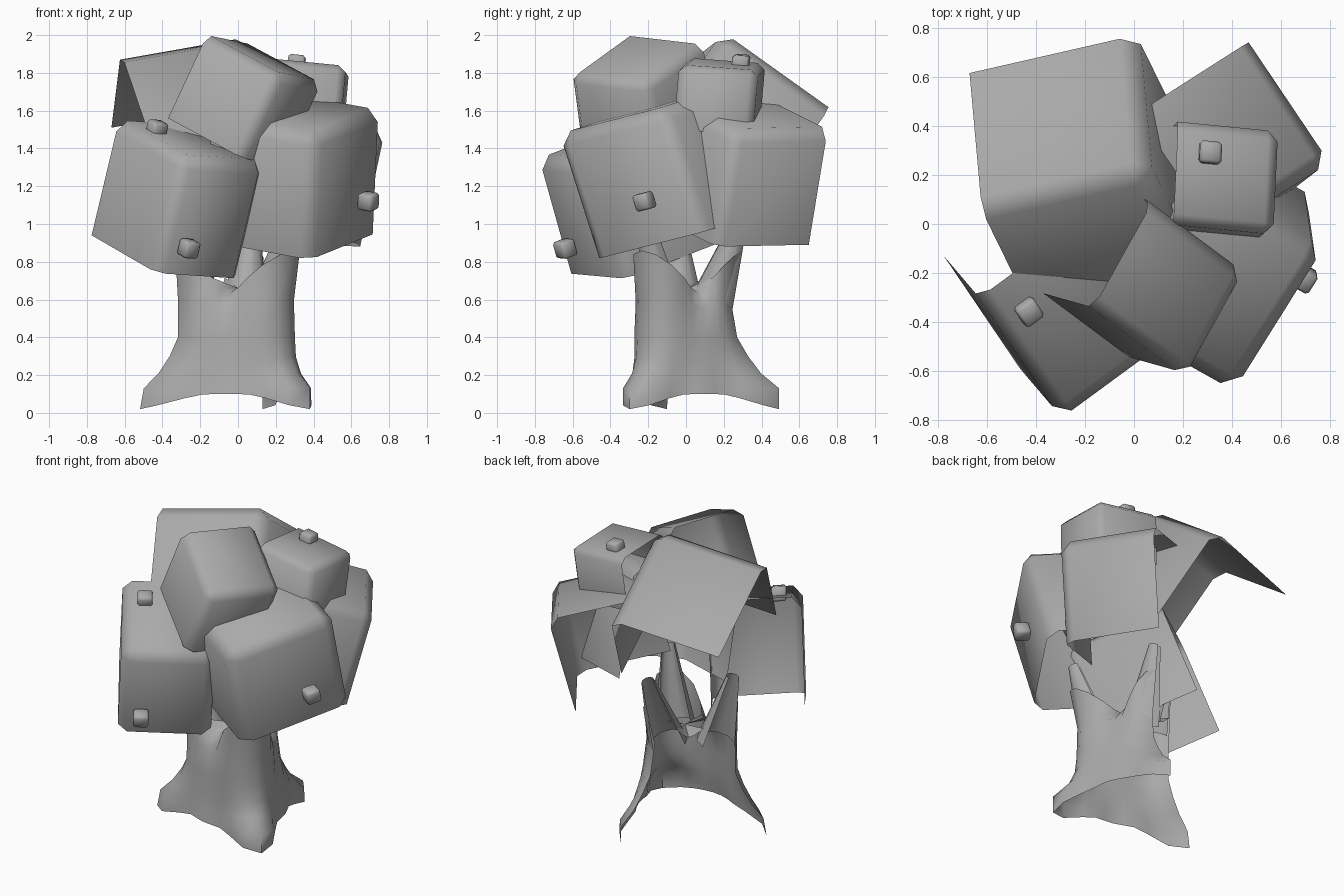
import bpy, bmesh, math
from mathutils import Vector, Matrix

if "Cube" in bpy.data.objects:
    bpy.data.objects.remove(bpy.data.objects["Cube"])

GREY = bpy.data.materials.new("dark_grey")
GREY.diffuse_color = (0.40, 0.40, 0.40, 1)
GREY.use_nodes = True
GREY.node_tree.nodes["Principled BSDF"].inputs["Base Color"].default_value = GREY.diffuse_color


def finish(name, bm):
    me = bpy.data.meshes.new(name)
    bm.to_mesh(me)
    bm.free()
    me.materials.append(GREY)
    ob = bpy.data.objects.new(name, me)
    bpy.context.collection.objects.link(ob)
    for p in me.polygons:
        p.use_smooth = True
    return ob


def block(name, origin, axes, far_sides=(0, 1, 2), bevel=0.1):
    """Chamfered cube spanned by three edge vectors from its outermost corner.
    The sides at that corner are always kept; far_sides lists the axes whose
    opposite side is kept too, the others stay open."""
    bm = bmesh.new()
    bmesh.ops.create_cube(bm, size=1)
    bmesh.ops.translate(bm, verts=bm.verts, vec=(0.5, 0.5, 0.5))
    bm.normal_update()
    gone = [f for f in bm.faces
            if any(f.normal[a] > 0.5 and a not in far_sides for a in range(3))]
    bmesh.ops.delete(bm, geom=gone, context='FACES')
    inner = [e for e in bm.edges if len(e.link_faces) == 2]
    bmesh.ops.bevel(bm, geom=inner, offset=bevel, segments=1, affect='EDGES')
    m = Matrix(axes).transposed()
    bm.transform(Matrix.Translation(origin) @ m.to_4x4())
    if m.determinant() < 0:
        bmesh.ops.reverse_faces(bm, faces=bm.faces[:])
    return finish(name, bm)


# Foliage blocks: outer corner, three edge vectors, extra closed sides
foliage = {
    "foliage_front_left": ((-0.285, -0.81, 1.35),
        ((-0.145, 0.17, -0.61), (-0.345, 0.51, 0.20), (0.45, 0.33, -0.03)), (2,)),
    "foliage_front_right": ((0.41, -0.70, 1.47),
        ((-0.03, 0.21, -0.66), (0.37, 0.59, 0.15), (-0.55, 0.31, 0.10)), (1,)),
    "foliage_top": ((0.225, -0.63, 1.79),
        ((0.24, 0.43, -0.05), (-0.39, 0.29, 0.21), (-0.205, 0.058, -0.44)), (0,)),
    "foliage_back_left": ((0.06, 0.21, 2.03),
        ((-0.68, -0.155, -0.12), (-0.05, 0.56, -0.40), (0.183, -0.373, -0.54)), ()),
    "foliage_back_right": ((0.81, 0.26, 1.49),
        ((-0.33, 0.49, 0.01), (-0.13, -0.10, -0.61), (-0.47, -0.30, 0.15)), ()),
    "foliage_small": ((0.57, -0.04, 1.84),
        ((-0.41, 0.04, 0.04), (0.02, 0.42, -0.03), (-0.03, -0.03, -0.34)), (1,)),
}
for name, (corner, axes, far) in foliage.items():
    block(name, corner, axes, far)

# Little fruit cubes lined up with the block they sit on
fruits = [("foliage_front_left", (-0.43, -0.355, 1.50)),
          ("foliage_front_left", (-0.26, -0.64, 0.87)),
          ("foliage_front_right", (0.69, -0.22, 1.12)),
          ("foliage_small", (0.31, 0.29, 1.85))]
for i, (parent, c) in enumerate(fruits):
    axes = [Vector(a).normalized() * 0.09 for a in foliage[parent][1]]
    block(f"fruit_{i + 1}", Vector(c) - sum(axes, Vector()) / 2, axes, bevel=0.13)

# Trunk: three-lobed rings flaring into roots, open underneath and at back left
LOBES = [math.radians(a) for a in (75, 192, 321)]
OPEN = Vector((-1, 1, 0)).normalized()


def open_back(bm, limit):
    bm.normal_update()
    gone = [f for f in bm.faces if f.normal.dot(OPEN) > limit]
    bmesh.ops.delete(bm, geom=gone, context='FACES')


# z in valley, z on lobe, radius in valley, radius on back/left/right lobe, sharpness
levels = [(0.10, 0.02, 0.29, (0.50, 0.53, 0.49), 3),
          (0.13, 0.13, 0.285, (0.50, 0.51, 0.49), 3),
          (0.20, 0.21, 0.27, (0.40, 0.43, 0.40), 2),
          (0.28, 0.30, 0.26, (0.33, 0.37, 0.36), 1.5),
          (0.40, 0.40, 0.245, (0.27, 0.325, 0.35), 1),
          (0.56, 0.60, 0.23, (0.235, 0.325, 0.345), 1),
          (0.64, 0.86, 0.15, (0.30, 0.34, 0.39), 1)]
PER = 10
bm = bmesh.new()
rings = []
for zv, zl, rv, rl, k in levels:
    ring = []
    for n in range(3):
        a0, a1 = LOBES[n], LOBES[(n + 1) % 3] + (math.tau if n == 2 else 0)
        for i in range(PER):
            u = i / PER
            t = a0 + (a1 - a0) * u
            s = ((1 + math.cos(math.tau * u)) / 2) ** k
            r = rv + (rl[n if u < 0.5 else (n + 1) % 3] - rv) * s
            ring.append(bm.verts.new((r * math.cos(t), 0.01 + r * math.sin(t),
                                      zv + (zl - zv) * s)))
    rings.append(ring)
N = 3 * PER
for a, b in zip(rings, rings[1:]):
    for i in range(N):
        j = (i + 1) % N
        bm.faces.new((a[i], a[j], b[j], b[i]))
# Saddle between the branches
hub = bm.verts.new((0, 0.01, 0.66))
for i in range(N):
    a, b = rings[-1][i], rings[-1][(i + 1) % N]
    if max(a.co.z, b.co.z) < 0.72:
        bm.faces.new((a, b, hub))
open_back(bm, 0.5)
finish("trunk", bm)

# Three tapering branches rising over the roots
for n, (t, r0, r1) in enumerate(zip(LOBES, (0.13, 0.20, 0.22), (0.29, 0.31, 0.36))):
    out = Vector((math.cos(t), math.sin(t), 0))
    base = out * r0 + Vector((0, 0.01, 0.58))
    tip = out * r1 + Vector((0, 0.01, 1.03))
    d = tip - base
    bm = bmesh.new()
    bmesh.ops.create_cone(bm, segments=10, radius1=0.12, radius2=0.04,
                          depth=d.length, cap_ends=False)
    bm.transform(Matrix.Translation((base + tip) / 2)
                 @ d.to_track_quat('Z', 'Y').to_matrix().to_4x4())
    open_back(bm, 0.5)
    finish(f"branch_{n + 1}", bm)

# Smooth surfaces with crisp hard edges
for ob in bpy.context.collection.objects:
    ob.select_set(True)
    bpy.context.view_layer.objects.active = ob
bpy.ops.object.shade_smooth_by_angle(angle=math.radians(60))
